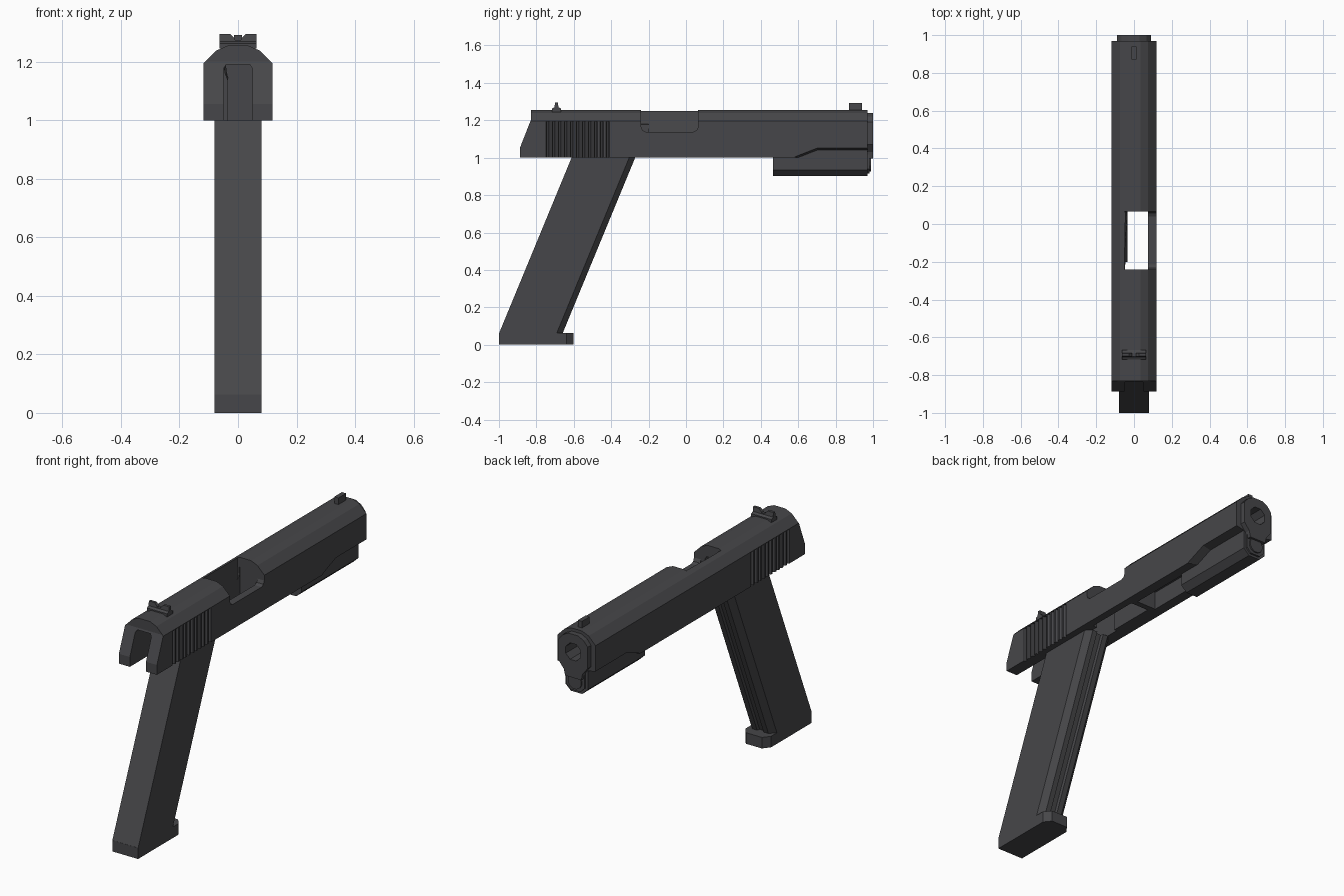
import bpy, bmesh, math

if "Cube" in bpy.data.objects:
    bpy.data.objects.remove(bpy.data.objects["Cube"])

steel = bpy.data.materials.new("dark grey steel")
steel.diffuse_color = (0.062, 0.062, 0.067, 1)
steel.use_nodes = True
steel.node_tree.nodes["Principled BSDF"].inputs["Base Color"].default_value = steel.diffuse_color


def prism(name, pts, axis, a, b):
    """Extrude a 2D profile along an axis from a to b (x: y,z / y: x,z / z: x,y)."""
    place = {"x": lambda p, t: (t, p[0], p[1]),
             "y": lambda p, t: (p[0], t, p[1]),
             "z": lambda p, t: (p[0], p[1], t)}[axis]
    bm = bmesh.new()
    lo = [bm.verts.new(place(p, a)) for p in pts]
    hi = [bm.verts.new(place(p, b)) for p in pts]
    n = len(pts)
    bm.faces.new(lo)
    bm.faces.new(hi[::-1])
    for i in range(n):
        j = (i + 1) % n
        bm.faces.new((lo[j], lo[i], hi[i], hi[j]))
    bmesh.ops.recalc_face_normals(bm, faces=bm.faces)
    me = bpy.data.meshes.new(name)
    bm.to_mesh(me)
    bm.free()
    me.materials.append(steel)
    ob = bpy.data.objects.new(name, me)
    bpy.context.collection.objects.link(ob)
    return ob


def cut(ob, cutter):
    """Subtract the cutter from ob and remove it."""
    cutter.hide_render = True
    m = ob.modifiers.new("cut", "BOOLEAN")
    m.operation, m.solver, m.object = "DIFFERENCE", "EXACT", cutter
    bpy.context.view_layer.objects.active = ob
    bpy.ops.object.modifier_apply(modifier=m.name)
    bpy.data.objects.remove(cutter)


def sym(half):
    """Mirror a half profile (x >= 0) into a closed one."""
    return half + [(-x, y) for x, y in reversed(half) if x > 0]


def ring(r, z, n):
    return [(r * math.cos(math.tau * (i + .5) / n), z + r * math.sin(math.tau * (i + .5) / n))
            for i in range(n)]


def rect(x0, x1, z0, z1):
    return [(x0, z0), (x1, z0), (x1, z1), (x0, z1)]


# Slide body with faceted top
slide = prism("slide", sym([(.118, 1.0), (.118, 1.195), (.075, 1.238), (.035, 1.255)]),
              "y", -.887, .97)

# Slanted rear end
cut(slide, prism("rear_cutter", [(-1, 1.055), (-.887, 1.055), (-.83, 1.2), (-.83, 1.4), (-1, 1.4)],
                 "x", -.3, .3))

# Rear channel, well under the port, front channel
cut(slide, prism("channel_cutter", sym([(.05, .9), (.05, 1.175), (.04, 1.19)]), "y", -1, -.2))
cut(slide, prism("well_cutter", rect(-.035, .075, .9, 1.2), "y", -.24, .068))
cut(slide, prism("front_channel_cutter", rect(-.06, .06, .9, 1.1), "y", .1, .47))

# Ejection port with rounded lower corners and a sloped far wall
port = prism("port_cutter", [(-.24, 1.4), (-.24, 1.165), (-.232, 1.147), (-.215, 1.138),
                             (.04, 1.138), (.057, 1.147), (.065, 1.165), (.065, 1.4)],
             "x", -.055, .3)
for v in port.data.vertices:
    if v.co.x < 0 and v.co.z < 1.2:
        v.co.x = -.035 - .02 * (v.co.z - 1.138) / .05
cut(slide, port)

# Lower side relief and grip serrations on both sides
for s in (1, -1):
    relief = prism("relief_cutter", [(.54, .98), (.585, 1.015), (.70, 1.06), (1.1, 1.06), (1.1, .98)],
                   "x", s * .07, s * .16)
    for v in relief.data.vertices:
        if abs(v.co.x) < .1 and v.co.z > 1:
            v.co.z -= .02
    cut(slide, relief)
    teeth, pitch = [(s * .14, -.755)], .032
    for i in range(11):
        y = -.75 + i * pitch
        teeth += [(s * .121, y), (s * .108, y + .008), (s * .108, y + .016), (s * .121, y + .024)]
    teeth.append((s * .14, -.38))
    cut(slide, prism("serration_cutter", teeth, "z", .95, 1.193))

# Muzzle bore
cut(slide, prism("bore_cutter", ring(.05, 1.14, 8), "y", .6, 1.1))

# Barrel underside seen in the front channel
prism("barrel", ring(.05, 1.12, 8), "y", .08, .6)

# Recoil spring housing and plug
prism("spring_housing", sym([(.035, .902), (.07, .935), (.07, 1.045)]), "y", .465, .97)
prism("spring_collar", sym([(.03, .915), (.055, .94), (.055, 1.02)]), "y", .96, .98)
prism("spring_plug", ring(.042, .968, 12), "y", .95, .988)

# Muzzle bushing
bushing = prism("muzzle_bushing", sym([(.05, .995), (.058, 1.03), (.09, 1.07), (.09, 1.19),
                                       (.065, 1.22), (.03, 1.238)]), "y", .968, 1.0)
cut(bushing, prism("bushing_bore_cutter", ring(.05, 1.14, 8), "y", .9, 1.1))

# Sights
rear_sight = prism("rear_sight", [(-.717, 1.245), (-.717, 1.262), (-.703, 1.27), (-.7, 1.295), (-.685, 1.295),
                                  (-.682, 1.27), (-.668, 1.262), (-.668, 1.245)], "x", -.063, .063)
cut(rear_sight, prism("notch_cutter", sym([(.01, 1.274), (.012, 1.28), (.032, 1.3)]), "y", -.8, -.6))
prism("front_sight", rect(-.013, .013, 1.24, 1.292), "y", .872, .94)

# Slanted magazine with bevelled, grooved front edge
mag = prism("magazine", sym([(.08, -1.0), (.08, -.692), (.05, -.66), (.02, -.66), (.015, -.675)]),
            "z", .06, 1.0)
for v in mag.data.vertices:
    v.co.y += (v.co.z - .06) * .413

# Magazine base plate
prism("magazine_base", sym([(.08, -1.0), (.08, -.64), (.05, -.602)]), "z", 0, .062)
